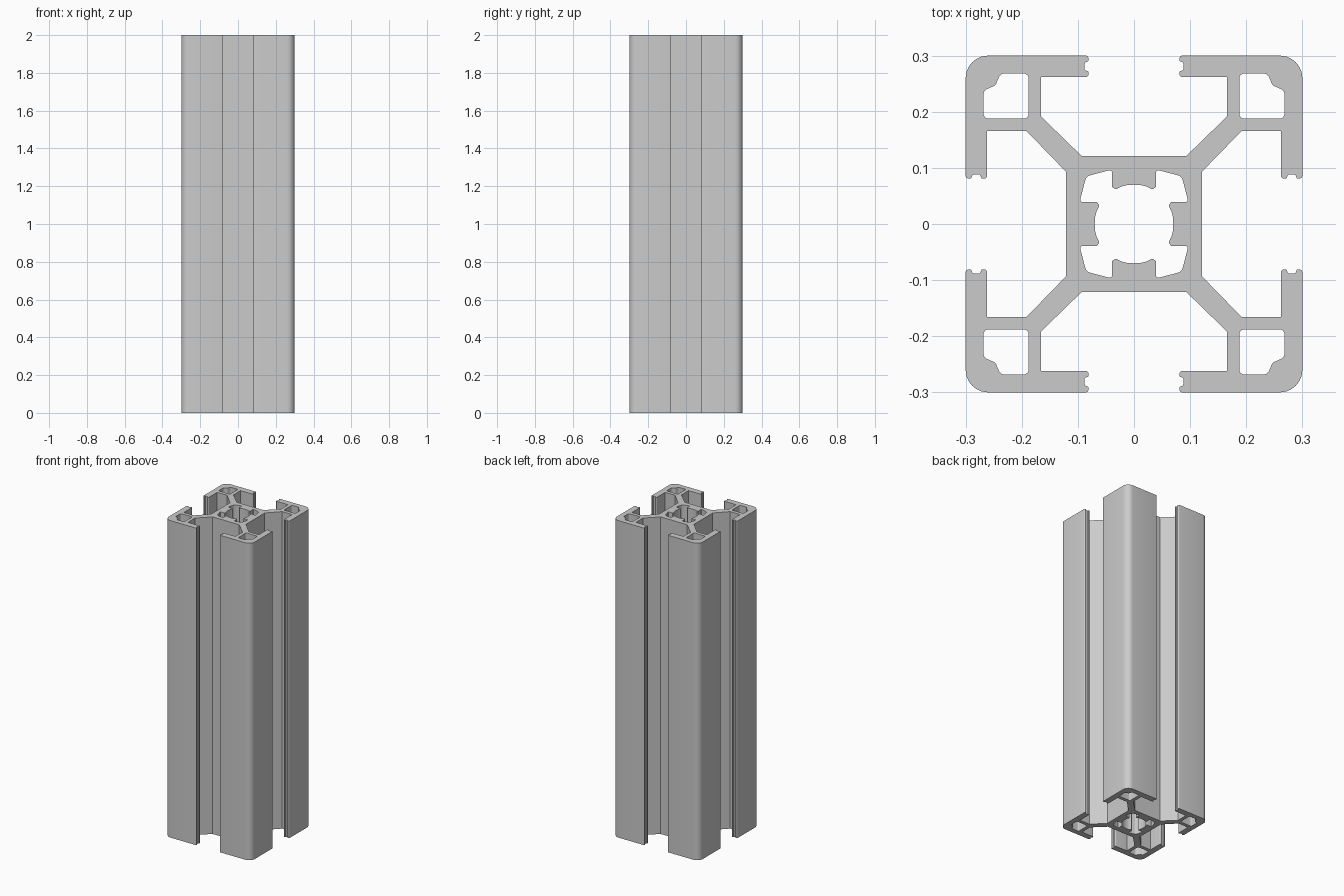
import bpy, bmesh, math
from mathutils import Vector

if "Cube" in bpy.data.objects:
    bpy.data.objects.remove(bpy.data.objects["Cube"])

HEIGHT = 2.0

# Profile points are (x, y, corner radius), from slot axis to diagonal
OUTER = [(.093, .121, 0), (.166, .192, 0), (.166, .262, 0),
         (.081, .262, .005), (.081, .272, .002), (.088, .274, .004),
         (.088, .288, .004), (.081, .29, .002), (.081, .3, .005),
         (.3, .3, .04)]
CORE_HOLE = [(0, .07, 0), (.012, .0693, 0), (.022, .067, 0),
             (.033, .0615, .004), (.039, .066, .003), (.039, .097, .004),
             (.085, .085, .012)]
CORNER_HOLE = [(.188, .188, .008), (.188, .268, .008), (.238, .268, .01),
               (.247, .247, .01)]


def mirror_diagonal(points):
    return points + [(y, x, r) for x, y, r in reversed(points)]


def quarter_turns(points, turn):
    for _ in range(turn):
        points = [(y, -x, r) for x, y, r in points]
    return points


def clean(points):
    """Drop repeated neighbours left by mirroring."""
    return [p for i, p in enumerate(points)
            if math.dist(p[:2], points[i - 1][:2]) > 1e-5]


def round_corners(points):
    """Replace every corner with a radius by a tangent arc."""
    result = []
    for i, (x, y, r) in enumerate(points):
        p = Vector((x, y, 0))
        if r == 0:
            result.append(p)
            continue
        before, after = points[i - 1], points[(i + 1) % len(points)]
        u = (Vector((before[0], before[1], 0)) - p).normalized()
        v = (Vector((after[0], after[1], 0)) - p).normalized()
        half = u.angle(v) / 2
        centre = p + (u + v).normalized() * r / math.sin(half)
        reach = r / math.tan(half)
        a = (p + u * reach - centre).normalized()
        b = (p + v * reach - centre).normalized()
        steps = 10 if r > .02 else 5
        result += [centre + a.slerp(b, k / steps) * r for k in range(steps + 1)]
    return result


def full_ring(octant):
    quadrant = mirror_diagonal(octant)
    ring = [p for t in range(4) for p in quarter_turns(quadrant, t)]
    return round_corners(clean(ring))


# Outline, core channel and four corner channels
corner = clean(mirror_diagonal(CORNER_HOLE))
loops = [full_ring(OUTER), full_ring(CORE_HOLE)]
loops += [round_corners(quarter_turns(corner, t)) for t in range(4)]

# Walls from each loop, then both end caps
bm = bmesh.new()
caps = ([], [])
for loop in loops:
    n = len(loop)
    low = [bm.verts.new(p) for p in loop]
    high = [bm.verts.new(p + Vector((0, 0, HEIGHT))) for p in loop]
    for i in range(n):
        j = (i + 1) % n
        bm.faces.new((low[i], low[j], high[j], high[i]))
        caps[0].append(bm.edges.get((low[i], low[j])))
        caps[1].append(bm.edges.get((high[i], high[j])))
for edges, side in zip(caps, (-1, 1)):
    bmesh.ops.triangle_fill(bm, use_beauty=True, use_dissolve=False,
                            edges=edges, normal=(0, 0, side))
bmesh.ops.recalc_face_normals(bm, faces=bm.faces[:])

mesh = bpy.data.meshes.new("slotted_extrusion")
bm.to_mesh(mesh)
bm.free()
beam = bpy.data.objects.new("slotted_extrusion", mesh)
bpy.context.collection.objects.link(beam)

# Plain metal grey
grey = bpy.data.materials.new("aluminium grey")
grey.use_nodes = True
colour = (.6, .6, .6, 1)
grey.diffuse_color = colour
grey.node_tree.nodes["Principled BSDF"].inputs["Base Color"].default_value = colour
mesh.materials.append(grey)

bpy.ops.object.select_all(action='DESELECT')
beam.select_set(True)
bpy.context.view_layer.objects.active = beam
bpy.ops.object.shade_smooth_by_angle(angle=math.radians(30))
